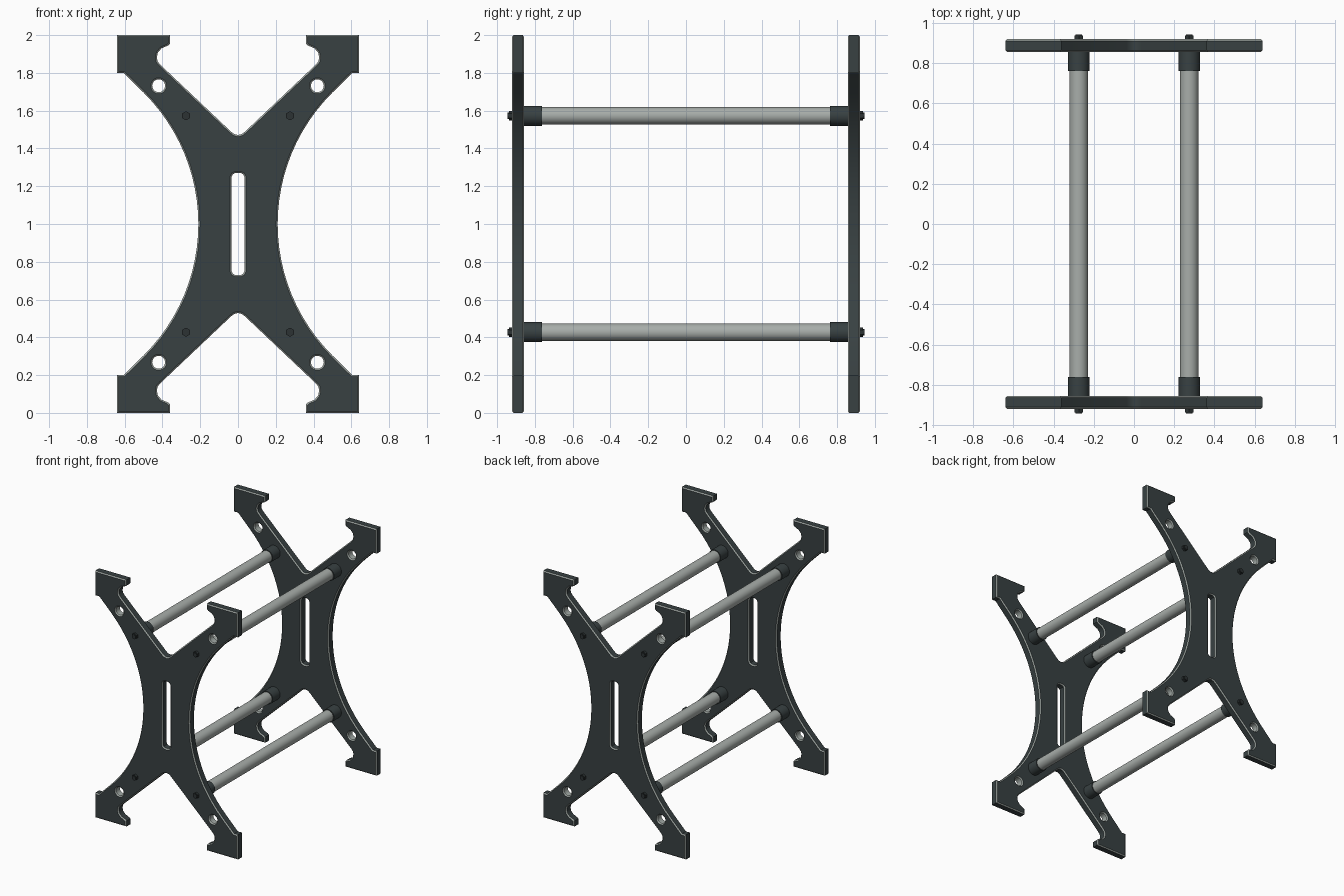
import bpy, bmesh
from math import cos, sin, pi, radians
from mathutils import Vector, Matrix

if "Cube" in bpy.data.objects:
    bpy.data.objects.remove(bpy.data.objects["Cube"])


def material(name, rgb):
    m = bpy.data.materials.new(name)
    m.diffuse_color = (*rgb, 1)
    m.use_nodes = True
    m.node_tree.nodes["Principled BSDF"].inputs["Base Color"].default_value = m.diffuse_color
    return m


DARK = material("dark_metal", (0.04, 0.053, 0.055))
EDGE = material("worn_edge", (0.36, 0.40, 0.38))
ROD = material("grey_rod", (0.39, 0.42, 0.40))
BOLT = material("bolt_metal", (0.025, 0.032, 0.033))


def finish(name, bm, mats, angle=30):
    bmesh.ops.recalc_face_normals(bm, faces=bm.faces)
    me = bpy.data.meshes.new(name)
    bm.to_mesh(me)
    bm.free()
    ob = bpy.data.objects.new(name, me)
    bpy.context.collection.objects.link(ob)
    for m in mats:
        me.materials.append(m)
    bpy.ops.object.select_all(action='DESELECT')
    bpy.context.view_layer.objects.active = ob
    ob.select_set(True)
    bpy.ops.object.shade_smooth_by_angle(angle=radians(angle))
    return ob


def inset(loop, d):
    """Mitred offset to the left of the travel direction."""
    out = []
    for i, p in enumerate(loop):
        a = (p - loop[i - 1]).normalized()
        b = (loop[(i + 1) % len(loop)] - p).normalized()
        na, nb = Vector((-a.y, a.x)), Vector((-b.y, b.x))
        out.append(p + (na + nb) * d / (1 + na.dot(nb)))
    return out


def mirror_quarter(q):
    half = q + [(-x, z) for x, z in reversed(q[:-1])]
    full = half + [(x, 2 - z) for x, z in reversed(half[1:-1])]
    return [Vector(p) for p in full]


# Outer profile: one quarter, mirrored twice
R = 0.98
quarter = [(0.21 + R * (1 - cos(t)), 1 + R * sin(t))
           for t in [i * pi / 4 / 12 for i in range(13)]]
quarter += [(0.605, 1.80), (0.64, 1.80), (0.64, 2.0), (0.36, 2.0),
            (0.36, 1.955), (0.37, 1.945), (0.405, 1.93), (0.424, 1.908),
            (0.43, 1.882), (0.425, 1.86), (0.41, 1.842),
            (0.036, 1.488), (0.02, 1.476), (0, 1.471)]
outline = mirror_quarter(quarter)

# Central slot and four round holes, wound the other way
slot = mirror_quarter([(0.034, 1.0), (0.034, 1.25), (0.028, 1.263), (0.015, 1.27), (0, 1.271)])
slot.reverse()
signs = [(sx, sz) for sx in (-1, 1) for sz in (-1, 1)]
holes = [[Vector((0.42 * sx + 0.034 * cos(-i * pi / 12), 1 + 0.732 * sz + 0.034 * sin(-i * pi / 12)))
          for i in range(24)] for sx, sz in signs]


def plate(name, y0, y1, b=0.008):
    bm = bmesh.new()
    caps = {0: [], 3: []}
    for k, loop in enumerate([outline, slot] + holes):
        small = inset(loop, b)
        rings = [[bm.verts.new((p.x, y, p.y)) for p in pts]
                 for pts, y in ((small, y0), (loop, y0 + b), (loop, y1 - b), (small, y1))]
        n = len(loop)
        for r in range(3):
            for i in range(n):
                j = (i + 1) % n
                f = bm.faces.new((rings[r][i], rings[r][j], rings[r + 1][j], rings[r + 1][i]))
                f.material_index = 0 if r == 1 and k < 2 else 1
        for c in caps:
            caps[c] += [bm.edges.get((rings[c][i], rings[c][(i + 1) % n])) for i in range(n)]
    for edges in caps.values():
        bmesh.ops.triangle_fill(bm, edges=edges, use_beauty=True, use_dissolve=False)
    return finish(name, bm, [DARK, EDGE])


def cylinder(name, x, z, y0, y1, r, mat, sides=32, r2=None):
    bm = bmesh.new()
    m = Matrix.Translation((x, (y0 + y1) / 2, z)) @ Matrix.Rotation(-pi / 2, 4, 'X')
    bmesh.ops.create_cone(bm, cap_ends=True, segments=sides, radius1=r,
                          radius2=r2 or r, depth=y1 - y0, matrix=m)
    return finish(name, bm, [mat])


# Side frames
plate("front_frame", -0.92, -0.857)
plate("back_frame", 0.857, 0.92)

# Cross rods with end collars and hex bolts
for sx, sz in signs:
    x, z = 0.275 * sx, 1 + 0.573 * sz
    cylinder("cross_rod", x, z, -0.86, 0.86, 0.046, ROD)
    for s in (-1, 1):
        def span(a, b):
            return sorted((a * s, b * s))
        cylinder("rod_collar", x, z, *span(0.762, 0.862), 0.053, DARK)
        cylinder("hex_bolt", x, z, *span(0.915, 0.938), 0.024, BOLT, 6)
        cylinder("bolt_tip", x, z, *span(0.935, 0.944), 0.017, BOLT, 12)
